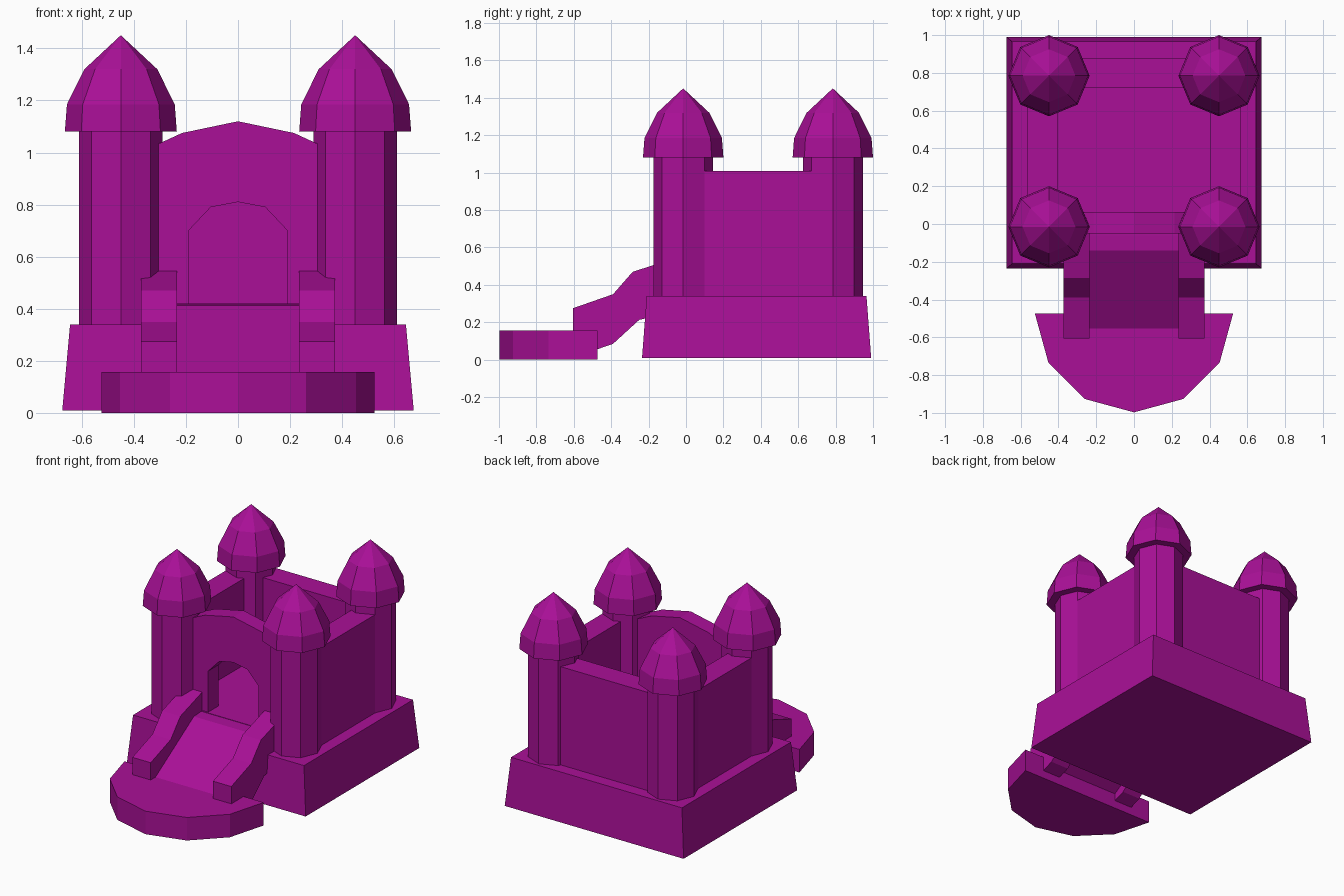
import bpy, bmesh, math

if "Cube" in bpy.data.objects:
    bpy.data.objects.remove(bpy.data.objects["Cube"])

mat = bpy.data.materials.new("magenta")
mat.diffuse_color = (0.40, 0.005, 0.31, 1)
mat.use_nodes = True
mat.node_tree.nodes["Principled BSDF"].inputs["Base Color"].default_value = mat.diffuse_color


def finish(name, bm):
    bmesh.ops.recalc_face_normals(bm, faces=bm.faces)
    me = bpy.data.meshes.new(name)
    bm.to_mesh(me)
    bm.free()
    me.materials.append(mat)
    ob = bpy.data.objects.new(name, me)
    bpy.context.collection.objects.link(ob)
    return ob


def loft(name, rings):
    """Join equal-length rings of points, capping both ends."""
    bm = bmesh.new()
    loops = [[bm.verts.new(p) for p in ring] for ring in rings]
    n = len(loops[0])
    for a, b in zip(loops, loops[1:]):
        for i in range(n):
            j = (i + 1) % n
            bm.faces.new((a[i], a[j], b[j], b[i]))
    bm.faces.new(loops[0])
    bm.faces.new(loops[-1])
    bmesh.ops.remove_doubles(bm, verts=bm.verts, dist=1e-4)
    return finish(name, bm)


def rect(x0, x1, y0, y1, z):
    return [(x0, y0, z), (x1, y0, z), (x1, y1, z), (x0, y1, z)]


def box(name, x0, x1, y0, y1, z0, z1):
    return loft(name, [rect(x0, x1, y0, y1, z0), rect(x0, x1, y0, y1, z1)])


def side_profile(name, pts, x0, x1):
    """Extrude a (y, z) profile along x."""
    return loft(name, [[(x, y, z) for y, z in pts] for x in (x0, x1)])


def octagon(cx, cy, r, z):
    return [(cx + r * math.cos(i * math.pi / 4),
             cy + r * math.sin(i * math.pi / 4), z) for i in range(8)]


# Tapered base and raised courtyard floor
loft("base", [rect(-0.675, 0.675, -0.235, 0.99, 0.01),
              rect(-0.645, 0.645, -0.21, 0.965, 0.34)])
box("courtyard_floor", -0.42, 0.42, -0.06, 0.74, 0.33, 0.42)

# Corner towers with faceted domed roofs
roof = [(0.215, 1.08), (0.207, 1.185), (0.14, 1.32), (0.0005, 1.45)]
for sx in (-1, 1):
    for label, cy in (("front", -0.015), ("back", 0.785)):
        cx = sx * 0.45
        loft(label + "_tower", [octagon(cx, cy, 0.16, z) for z in (0.33, 1.085)])
        bm_rings = [octagon(cx, cy, r, z) for r, z in roof]
        loft(label + "_tower_roof", bm_rings)

# Side and back walls
for sx in (-1, 1):
    x0, x1 = sorted((sx * 0.405, sx * 0.563))
    box("side_wall", x0, x1, 0.0, 0.785, 0.33, 1.01)
box("back_wall", -0.45, 0.45, 0.72, 0.88, 0.33, 1.01)

# Front wall: curved top with arched doorway
half = [(0.0, 0.81), (0.105, 0.79), (0.19, 0.70), (0.19, 0.33),
        (0.40, 0.33), (0.40, 0.99), (0.215, 1.075), (0.0, 1.12)]
bm = bmesh.new()
for s in (-1, 1):
    f = bm.faces.new([bm.verts.new((s * x, -0.05, z)) for x, z in half])
    ext = bmesh.ops.extrude_face_region(bm, geom=[f], use_keep_orig=True)
    moved = [v for v in ext["geom"] if isinstance(v, bmesh.types.BMVert)]
    bmesh.ops.translate(bm, verts=moved, vec=(0, 0.113, 0))
bmesh.ops.remove_doubles(bm, verts=bm.verts, dist=1e-4)
# drop the internal faces on the centre plane
inner = [f for f in bm.faces if all(abs(v.co.x) < 1e-4 for v in f.verts)]
bmesh.ops.delete(bm, geom=inner, context="FACES")
finish("front_wall", bm)

# Ramp with landing
side_profile("ramp", [(-0.565, 0.15), (-0.14, 0.413), (-0.05, 0.418),
                      (-0.05, 0.32), (-0.14, 0.31), (-0.50, 0.09),
                      (-0.565, 0.09)], -0.24, 0.24)

# Stepped ramp rails
rail = [(-0.605, 0.275), (-0.39, 0.35), (-0.285, 0.47), (-0.05, 0.545),
        (-0.05, 0.26), (-0.25, 0.213), (-0.39, 0.085), (-0.605, 0.01)]
for sx in (-1, 1):
    x0, x1 = sorted((sx * 0.235, sx * 0.373))
    side_profile("ramp_rail", rail, x0, x1)

# Rounded landing pad
pad = [(-0.525, -0.473), (-0.453, -0.735), (-0.262, -0.926), (0, -0.997),
       (0.262, -0.926), (0.453, -0.735), (0.525, -0.473)]
loft("landing_pad", [[(x, y, z) for x, y in pad] for z in (0.0, 0.157)])
